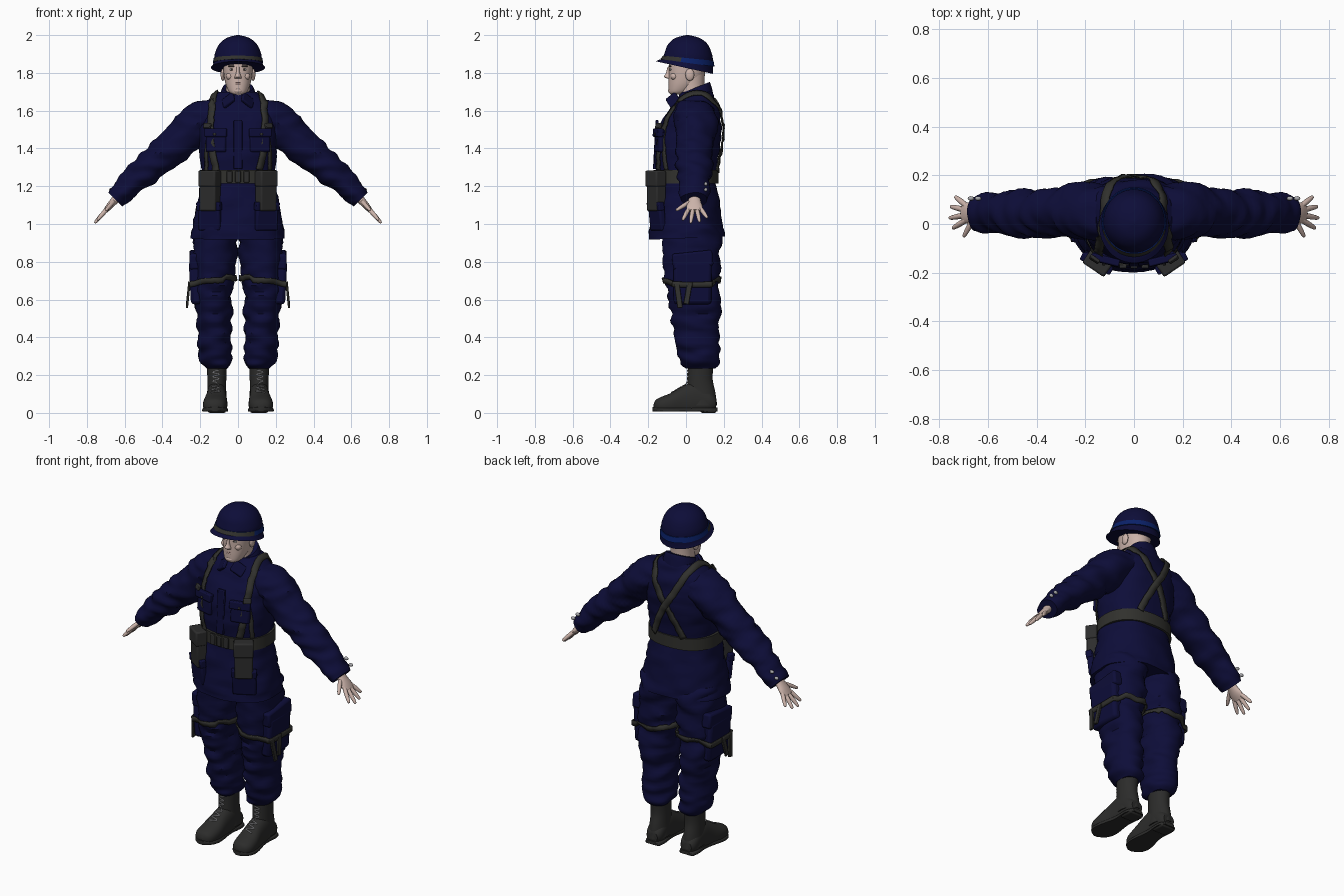
import bpy, bmesh
from math import sin, cos, pi, radians
from mathutils import Vector, Matrix, Euler, noise
from mathutils.bvhtree import BVHTree

old = bpy.data.objects.get("Cube")
if old:
    bpy.data.objects.remove(old, do_unlink=True)
X, Y, Z = Vector((1, 0, 0)), Vector((0, 1, 0)), Vector((0, 0, 1))
made = []


def material(name, *rgb):
    m = bpy.data.materials.new(name)
    m.use_nodes = True
    m.diffuse_color = (*rgb, 1)
    m.node_tree.nodes["Principled BSDF"].inputs["Base Color"].default_value = (*rgb, 1)
    return m


navy = material("navy cloth", .004, .004, .04)
webbing = material("grey webbing", .03, .03, .026)
pouch_grey = material("pouch grey", .026, .026, .026)
leather = material("boot leather", .025, .025, .024)
skin = material("skin", .6, .45, .4)
lip = material("lip", .36, .22, .2)
blue = material("band blue", .003, .015, .14)
pale = material("pale metal and lace", .4, .4, .42)
dark = material("eye dark", .06, .045, .04)


def finish(name, bm, mat):
    bmesh.ops.recalc_face_normals(bm, faces=bm.faces)
    me = bpy.data.meshes.new(name)
    bm.to_mesh(me)
    bm.free()
    ob = bpy.data.objects.new(name, me)
    bpy.context.collection.objects.link(ob)
    me.materials.append(mat)
    made.append(ob)
    return ob


def spline(rows, sub):
    """Smooth interpolation through rows of equal length."""
    out = []
    for i in range(len(rows) - 1):
        a, b, c, d = (rows[min(max(i + k, 0), len(rows) - 1)] for k in (-1, 0, 1, 2))
        for j in range(sub):
            t = j / sub
            out.append([q + t / 2 * (r - p + t * (2*p - 5*q + 4*r - e + t * (3*(q - r) + e - p)))
                        for p, q, r, e in zip(a, b, c, d)])
    return out + [list(rows[-1])]


def loft(name, rings, mat, s=1, n=32, sub=4, power=2, wrinkle=0, u=X, v=Y, floor=None):
    """Skin over rings of (x, y, z, half width, half depth, shear)."""
    bm = bmesh.new()
    loops = []
    for x, y, z, a, b, *sh in spline([(*r, 0)[:6] for r in rings], sub):
        loop = []
        for k in range(n):
            c, e = cos(2 * pi * k / n), sin(2 * pi * k / n)
            off = (u * a * abs(c) ** (2 / power) * (1 if c > 0 else -1)
                   + v * b * abs(e) ** (2 / power) * (1 if e > 0 else -1))
            off.z += sh[0] * off.y
            p = Vector((x, y, z)) + off
            if wrinkle:
                p += off.normalized() * wrinkle * noise.noise(Vector((p.x * 9, p.y * 9, p.z * 24)))
            if floor is not None:
                p.z = max(p.z, floor)
            loop.append(bm.verts.new((p.x * s, p.y, p.z)))
        loops.append(loop)
    for A, B in zip(loops, loops[1:]):
        for k in range(n):
            bm.faces.new((A[k], A[(k + 1) % n], B[(k + 1) % n], B[k]))
    bm.faces.new(loops[0])
    bm.faces.new(loops[-1])
    return finish(name, bm, mat)


def box(name, at, size, mat, s=1, rot=(0, 0, 0), bevel=.008):
    bm = bmesh.new()
    m = (Matrix.Diagonal((s, 1, 1, 1)) @ Matrix.Translation(at)
         @ Euler([radians(r) for r in rot]).to_matrix().to_4x4() @ Matrix.Diagonal((*size, 1)))
    bmesh.ops.create_cube(bm, size=1, matrix=m)
    ob = finish(name, bm, mat)
    mod = ob.modifiers.new("rounding", "BEVEL")
    mod.width, mod.segments = bevel, 2
    return ob


def ball(name, at, size, mat, s=1, rot=(0, 0, 0)):
    bm = bmesh.new()
    m = (Matrix.Diagonal((s, 1, 1, 1)) @ Matrix.Translation(at)
         @ Euler([radians(r) for r in rot]).to_matrix().to_4x4() @ Matrix.Diagonal((*size, 1)))
    bmesh.ops.create_uvsphere(bm, u_segments=16, v_segments=10, radius=1, matrix=m)
    return finish(name, bm, mat)


def surface(*obs):
    verts, polys = [], []
    for o in obs:
        base = len(verts)
        verts += [v.co.copy() for v in o.data.vertices]
        polys += [[base + i for i in p.vertices] for p in o.data.polygons]
    return BVHTree.FromPolygons(verts, polys)


def wrap(name, guide, width, mat, tree, s=1, lift=.006, sub=8, thick=.006):
    """Ribbon laid along guide points onto a surface."""
    pts = [Vector((p[0] * s, p[1], p[2])) for p in spline(guide, sub)]
    bm = bmesh.new()
    rows = []
    for i, p in enumerate(pts):
        t = pts[min(i + 1, len(pts) - 1)] - pts[max(i - 1, 0)]
        loc, nor = tree.find_nearest(p)[:2]
        side = t.cross(nor).normalized() * width / 2
        rows.append([bm.verts.new(loc + side * k + nor * lift) for k in (-1, 0, 1)])
    for A, B in zip(rows, rows[1:]):
        for k in (0, 1):
            bm.faces.new((A[k], A[k + 1], B[k + 1], B[k]))
    ob = finish(name, bm, mat)
    mod = ob.modifiers.new("thickness", "SOLIDIFY")
    mod.thickness, mod.offset = thick, 0
    return ob


# Jacket, collar and belt
jacket = loft("jacket", [(0, .005, .925, .25, .2, .04), (0, 0, 1, .238, .192), (0, 0, 1.12, .215, .175),
                         (0, 0, 1.25, .195, .16), (0, .005, 1.38, .203, .172), (0, .02, 1.5, .21, .167),
                         (0, .04, 1.59, .205, .138), (0, .05, 1.65, .165, .105), (0, .05, 1.7, .095, .08)],
              navy, n=48, sub=5, power=2.3, wrinkle=.012)
loft("collar", [(0, .045, 1.655, .105, .1, .3), (0, .048, 1.7, .09, .085, .4), (0, .05, 1.722, .08, .075, .4)],
     navy, power=2.2)
loft("belt", [(0, 0, 1.215, .207, .172), (0, 0, 1.285, .205, .172)], webbing, n=48, sub=1, power=2.3)
for i, x in enumerate((-.045, 0, .045)):
    box(f"belt_buckle_{i + 1}", (x, -.175, 1.25), (.03, .014, .06), pouch_grey, bevel=.004)
box("jacket_placket", (0, -.16, 1.42), (.045, .016, .26), navy, rot=(-3, 0, 0), bevel=.004)

# Head
loft("neck", [(0, .035, 1.6, .07, .07), (0, .03, 1.72, .064, .068), (0, .03, 1.8, .068, .07)], skin)
loft("head", [(0, -.05, 1.685, .025, .03), (0, -.04, 1.697, .046, .05), (0, -.02, 1.73, .062, .072),
              (0, -.002, 1.77, .072, .09), (0, .006, 1.82, .078, .098), (0, .01, 1.87, .08, .1)],
     skin, power=2.2)
loft("nose", [(0, -.088, 1.77, .018, .01), (0, -.094, 1.779, .018, .022), (0, -.09, 1.8, .01, .016),
              (0, -.086, 1.83, .009, .012)], skin, n=16)
for nm, z in (("upper_lip", 1.749), ("lower_lip", 1.741)):
    ball(nm, (0, -.084, z), (.024, .009, .005), lip)
ball("chin", (0, -.078, 1.706), (.026, .017, .015), skin)

# Helmet with a two coloured band
loft("helmet", [(0, -.008, 1.828, .143, .152, -.22), (0, 0, 1.842, .133, .143, -.19),
                (0, .01, 1.862, .126, .133, -.12), (0, .013, 1.9, .123, .126, -.05),
                (0, .01, 1.95, .101, .106), (0, .008, 1.985, .06, .064), (0, .008, 2, .006, .006)],
     navy, n=48)
band = loft("helmet_band", [(0, .008, 1.853, .1335, .143, -.14), (0, .012, 1.878, .1285, .134, -.1)],
            webbing, n=48, sub=1)
band.data.materials.append(blue)
for f in band.data.polygons:
    f.material_index = int(f.center.y > -.03)

D = Vector((.66, 0, -.75))
N = Vector((.75, 0, .66))
sleeves = []
for s, side in ((1, "left_"), (-1, "right_")):
    # Face details
    ball(side + "ear", (.08, .02, 1.79), (.012, .024, .032), skin, s)
    ball(side + "eye", (.033, -.08, 1.818), (.013, .007, .006), pale, s)
    ball(side + "iris", (.033, -.0855, 1.818), (.005, .003, .005), dark, s)
    ball(side + "brow", (.034, -.084, 1.835), (.02, .008, .005), dark, s)
    ball(side + "cheek", (.042, -.062, 1.782), (.022, .02, .02), skin, s)
    wrap_pts = [(.085, -.0, 1.83), (.075, -.01, 1.77), (.07, .05, 1.8)]
    box(side + "lapel", (.05, -.068, 1.655), (.075, .02, .065), navy, s, (-40, 35, 25), .006)

    # Sleeve
    sleeves.append(loft(side + "sleeve", [
        (.1, .05, 1.6, .09, .1), (.2, .05, 1.545, .108, .115), (.28, .047, 1.462, .1, .1),
        (.37, .045, 1.385, .093, .093), (.45, .045, 1.315, .083, .092), (.54, .045, 1.235, .07, .085),
        (.61, .045, 1.17, .06, .074), (.65, .045, 1.13, .055, .068)],
        navy, s, sub=6, wrinkle=.022, u=Vector((.7, 0, .72))))
    for i, z in enumerate((1.17, 1.2)):
        ball(f"{side}cuff_button_{i + 1}", (1.84 - z, .105, z + .012), (.013, .009, .01), pale, s)

    # Hand: palm, four fingers and thumb
    W = Vector((.64, .045, 1.14))
    rows = [(0, .03, .024), (.03, .034, .02), (.065, .043, .017), (.095, .04, .012)]
    loft(side + "palm", [(*(W + D * d), a, b) for d, a, b in rows], skin, s, n=20, u=Y, v=N)
    fingers = (("index", .085, -.033, -22, .08), ("middle", .092, -.01, -7, .088),
               ("ring", .09, .014, 9, .083), ("little", .08, .034, 28, .072), ("thumb", .03, -.025, -50, .095))
    for nm, d, y, ang, length in fingers:
        a = radians(ang)
        go = D * cos(a) + Y * sin(a)
        across = Y * cos(a) - D * sin(a)
        base = W + D * d + Y * y
        loft(f"{side}{nm}_finger", [(*(base + go * length * t), r, r) for t, r in
                                    ((-.15, .011), (.35, .0115), (.7, .01), (.95, .007), (1, .002))],
             skin, s, n=12, sub=3, u=across, v=N)

    # Trouser leg with cargo pocket
    leg = loft(side + "trouser_leg", [
        (.115, .02, 1, .115, .15), (.12, .03, .88, .118, .152), (.13, .035, .75, .113, .148),
        (.132, .04, .64, .102, .142), (.13, .047, .54, .096, .13), (.122, .055, .44, .088, .122),
        (.118, .068, .34, .092, .11), (.113, .072, .27, .086, .104), (.112, .075, .235, .06, .08)],
        navy, s, n=36, sub=6, power=2.2, wrinkle=.022)
    pocket = box(side + "cargo_pocket", (.225, .035, .69), (.06, .2, .23), navy, s, (0, 3, 0), .018)
    box(side + "cargo_flap", (.229, .035, .81), (.058, .215, .085), navy, s, (6, 0, 0), .012)
    legs = surface(leg, pocket)

    # Thigh strap with loose ends
    ring = [(.14 + .15 * cos(k * pi / 8), .035 + .18 * sin(k * pi / 8),
             .695 - .018 * cos(k * pi / 8)) for k in range(17)]
    wrap(side + "thigh_strap", ring, .03, webbing, legs, s, sub=3)
    for i, (y, l, tilt) in enumerate(((-.04, .13, 8), (.01, .11, -10))):
        box(f"{side}strap_end_{i + 1}", (.264, y, .685 - l / 2), (.012, .028, l), webbing, s, (tilt, -6, 0), .003)

    # Jacket pockets and ammunition pouch
    for nm, at, size, rot in (("chest", (.115, -.14, 1.44), (.11, .03, .12), (-4, 0, 14)),
                              ("hip", (.15, -.153, 1.04), (.13, .035, .15), (6, 0, 28))):
        box(f"{side}{nm}_pocket", at, size, navy, s, rot, .01)
        top = Vector(at) + Vector((.003, -.008, size[2] * .36))
        box(f"{side}{nm}_flap", top, (size[0] + .01, size[1], .045), navy, s, rot, .006)
        ball(f"{side}{nm}_button", top + Vector((.006, -.018, -.008)), (.008, .005, .008), pouch_grey, s)
    box(side + "pouch", (.148, -.158, 1.17), (.1, .06, .2), pouch_grey, s, (0, 0, 34))
    box(side + "pouch_flap", (.15, -.161, 1.24), (.108, .066, .085), pouch_grey, s, (0, 0, 34))

    # Boot: shaft, foot, sole, heel and laces
    shaft = loft(side + "boot_shaft", [(.112, .085, .04, .056, .08), (.112, .08, .11, .05, .075),
                                       (.112, .075, .18, .05, .066), (.112, .078, .26, .054, .068)], leather, s)
    foot = loft(side + "boot_foot", [(.112, .16, .05, .035, .03), (.112, .13, .06, .05, .055),
                                     (.113, .06, .075, .053, .09), (.115, -.01, .06, .056, .085),
                                     (.12, -.08, .045, .064, .06), (.123, -.13, .04, .06, .045),
                                     (.123, -.16, .037, .042, .032), (.122, -.172, .033, .012, .012)],
                leather, s, power=2.3, v=Z, floor=.012)
    loft(side + "boot_sole", [(.112, .167, .014, .03, .014), (.112, .13, .014, .054, .014),
                              (.114, .03, .016, .05, .014), (.12, -.08, .014, .068, .014),
                              (.123, -.14, .016, .06, .014), (.122, -.177, .02, .02, .012)],
         leather, s, power=4, v=Z, floor=.008)
    box(side + "boot_heel", (.112, .118, .012), (.095, .085, .024), leather, s, bevel=.01)
    zig = [(.118 + .022 * (-1) ** k, .0 + .012 * (k - 6) * (k < 6), .1 + .0115 * k) for k in range(12)]
    wrap(side + "boot_lace", zig, .005, pale, surface(shaft, foot), s, .003, 4, .003)

# Shoulder harness crossing on the back
torso = surface(jacket, *sleeves)
for s, side, lift in ((1, "left_", .008), (-1, "right_", .013)):
    wrap(side + "harness_strap", [(.125, -.17, 1.28), (.15, -.16, 1.42), (.16, -.14, 1.52), (.145, -.09, 1.61),
                                  (.12, .03, 1.69), (.1, .13, 1.65), (.045, .19, 1.54), (-.02, .2, 1.44),
                                  (-.1, .18, 1.28)], .038, webbing, torso, s, lift)
    wrap(side + "harness_branch", [(.16, -.14, 1.53), (.175, -.13, 1.42), (.185, -.12, 1.28)],
         .024, webbing, torso, s, .006)
    box(side + "harness_buckle", (.162, -.145, 1.52), (.045, .014, .03), pouch_grey, s, (-20, 0, 35), .004)

# Shading
bpy.ops.object.select_all(action="DESELECT")
for ob in made:
    ob.select_set(True)
bpy.context.view_layer.objects.active = made[0]
bpy.ops.object.shade_smooth_by_angle(angle=radians(40))
